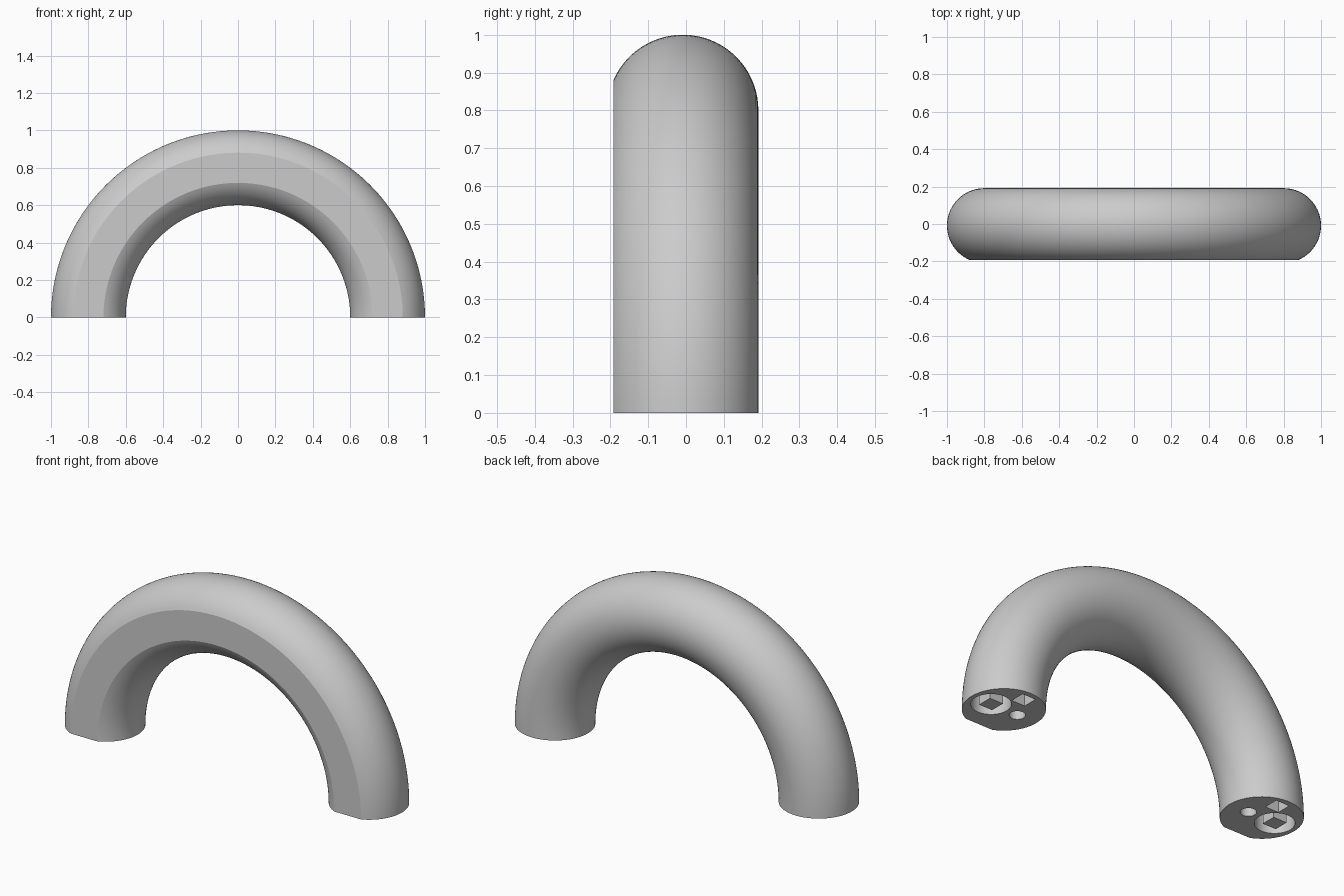
import bpy, bmesh, math
from mathutils import Vector, Matrix

if "Cube" in bpy.data.objects:
    bpy.data.objects.remove(bpy.data.objects["Cube"])

R, r = 0.8, 0.2            # ring radius, tube radius
CY, FLAT = -0.0085, -0.1915  # tube centre in y, flat front plane

grey = bpy.data.materials.new("light grey")
grey.diffuse_color = (0.6, 0.6, 0.6, 1)
grey.use_nodes = True
grey.node_tree.nodes["Principled BSDF"].inputs["Base Color"].default_value = grey.diffuse_color


def finish(bm, name):
    bmesh.ops.recalc_face_normals(bm, faces=bm.faces)
    me = bpy.data.meshes.new(name)
    bm.to_mesh(me)
    bm.free()
    me.materials.append(grey)
    ob = bpy.data.objects.new(name, me)
    bpy.context.collection.objects.link(ob)
    return ob


def prism(name, x, y, z0, z1, radius, sides, turn=0.0):
    bm = bmesh.new()
    place = Matrix.Translation((x, y, (z0 + z1) / 2)) @ Matrix.Rotation(turn, 4, 'Z')
    bmesh.ops.create_cone(bm, cap_ends=True, segments=sides, radius1=radius,
                          radius2=radius, depth=z1 - z0, matrix=place)
    return finish(bm, name)


# arched tube: round section with a flat front, swept through half a turn
bm = bmesh.new()
half = math.acos((CY - FLAT) / r)   # half angle removed by the flat
n = 64
ring = []
for i in range(n + 1):
    a = -math.pi / 2 + half + (2 * math.pi - 2 * half) * i / n
    ring.append(bm.verts.new((R + r * math.cos(a), CY + r * math.sin(a), 0)))
start = bm.faces.new(ring)
cap = bmesh.ops.duplicate(bm, geom=[start])
bmesh.ops.spin(bm, geom=[start] + list(start.edges) + list(start.verts), cent=(0, 0, 0),
               axis=(0, -1, 0), angle=math.pi, steps=96, use_duplicate=False)
bmesh.ops.remove_doubles(bm, verts=bm.verts, dist=1e-5)
arch = finish(bm, "arch")

# sockets in both feet, with a square peg standing in the large one
SQ = 0.04 * math.sqrt(2)
for s, side in ((1, "right"), (-1, "left")):
    cutters = [
        prism(side + "_large_bore", s * 0.88, CY, -0.1, 0.14, 0.097, 48),
        prism(side + "_small_bore", s * 0.717, CY, -0.1, 0.14, 0.039, 32),
        prism(side + "_square_socket", s * 0.787, CY + 0.13, -0.1, 0.14, SQ, 4, math.pi / 4),
    ]
    for c in cutters:
        mod = arch.modifiers.new(c.name, 'BOOLEAN')
        mod.operation, mod.solver, mod.object = 'DIFFERENCE', 'EXACT', c
        c.hide_render = True
        c.hide_set(True)
    prism(side + "_square_peg", s * 0.88, CY, 0.0, 0.145, SQ, 4, math.pi / 4)

# bake the cuts, then smooth the round surfaces
bpy.ops.object.select_all(action='DESELECT')
arch.select_set(True)
bpy.context.view_layer.objects.active = arch
for mod in list(arch.modifiers):
    cutter = mod.object
    bpy.ops.object.modifier_apply(modifier=mod.name)
    bpy.data.objects.remove(cutter)
bpy.ops.object.shade_smooth_by_angle(angle=math.radians(18))
